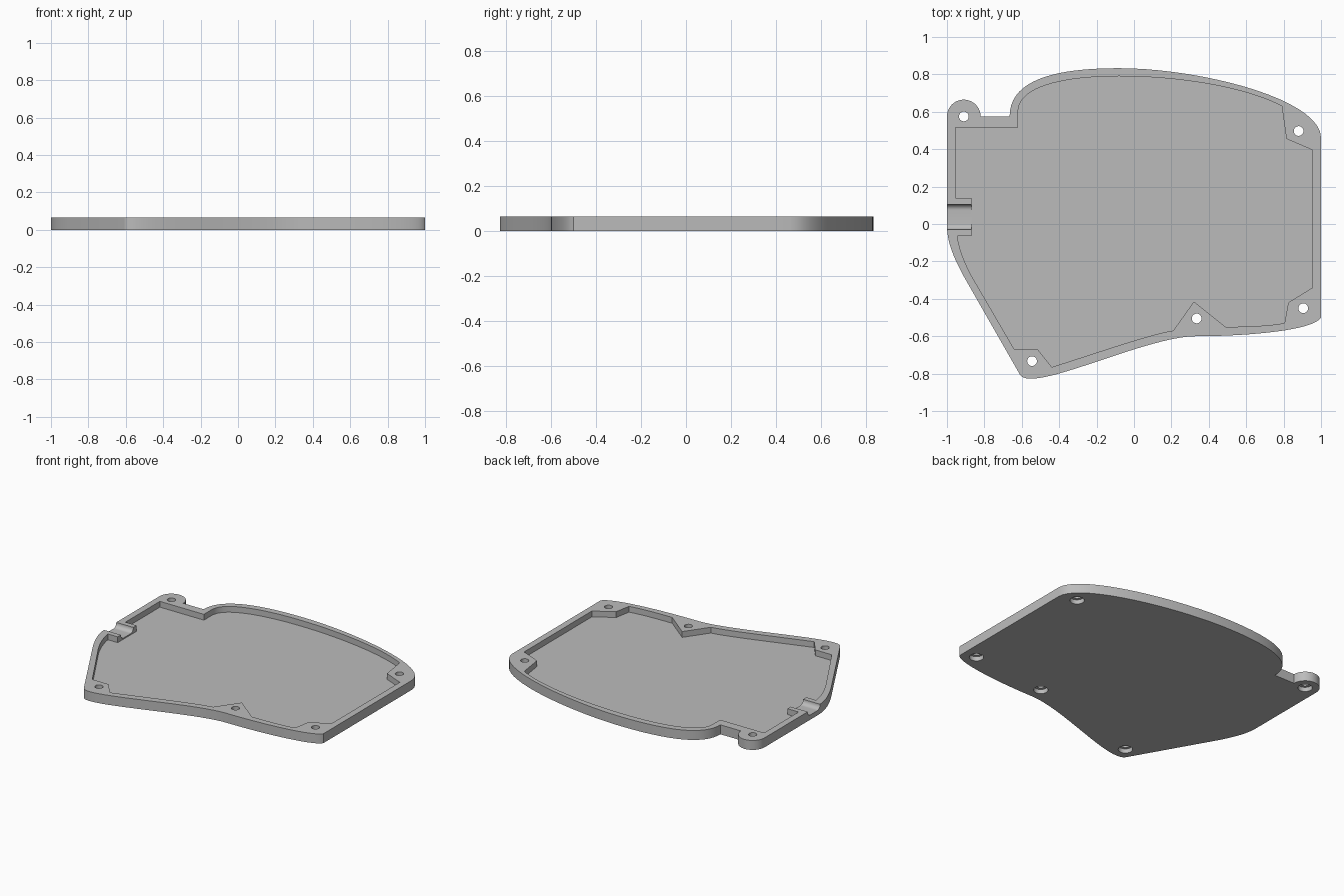
import bpy
import bmesh
import math
from mathutils import Vector
from mathutils.geometry import interpolate_bezier

cube = bpy.data.objects.get("Cube")
if cube:
    bpy.data.objects.remove(cube, do_unlink=True)

HEIGHT, FLOOR = 0.065, 0.025

grey = bpy.data.materials.new("plain grey")
grey.use_nodes = True
colour = (0.5, 0.5, 0.5, 1)
grey.diffuse_color = colour
for node in grey.node_tree.nodes:
    if node.type == 'BSDF_PRINCIPLED':
        node.inputs["Base Color"].default_value = colour


def path(*steps):
    """Closed outline: a pair is a straight step, three pairs are a curve."""
    pts = []
    for s in steps:
        if isinstance(s[0], tuple):
            a, b, c = [Vector((*p, 0)) for p in s]
            pts += interpolate_bezier(pts[-1], a, b, c, 20)[1:]
        else:
            pts.append(Vector((*s, 0)))
    return pts


def circle(x, y, r, n=32, start=0.0, end=2 * math.pi):
    step = (end - start) / n
    return [(x + r * math.cos(start + i * step), y + r * math.sin(start + i * step))
            for i in range(n)]


def prism(name, pts, offset):
    """Extrude a flat outline along an offset vector."""
    bm = bmesh.new()
    face = bm.faces.new([bm.verts.new(p) for p in pts])
    grown = bmesh.ops.extrude_face_region(bm, geom=[face])["geom"]
    bmesh.ops.translate(bm, vec=offset,
                        verts=[v for v in grown if isinstance(v, bmesh.types.BMVert)])
    bmesh.ops.recalc_face_normals(bm, faces=bm.faces)
    mesh = bpy.data.meshes.new(name)
    bm.to_mesh(mesh)
    bm.free()
    mesh.materials.append(grey)
    ob = bpy.data.objects.new(name, mesh)
    bpy.context.collection.objects.link(ob)
    return ob


def upright(name, pts, z0, z1):
    return prism(name, [(p[0], p[1], z0) for p in pts], (0, 0, z1 - z0))


# Outer body with the rounded screw tab at the back right corner
tab = circle(-0.91, 0.575, 0.09, 20, math.pi, 0)
outline = path(
    (-1, 0), *tab, (-0.82, 0.575), (-0.665, 0.575),
    ((-0.665, 0.78), (-0.4, 0.833), (-0.08, 0.833)),
    ((0.35, 0.833), (1, 0.67), (1, 0.46)),
    (1, -0.5),
    ((0.96, -0.57), (0.6, -0.6), (0.33, -0.6)),
    ((0.1, -0.6), (-0.38, -0.827), (-0.55, -0.827)),
    ((-0.58, -0.827), (-0.6, -0.82), (-0.61, -0.805)),
    (-0.91, -0.28),
    ((-0.97, -0.17), (-1, -0.09), (-1, -0.005)))
tray = upright("case_tray", outline, 0, HEIGHT)

# Recess, leaving the rim, the screw bosses and the port block
recess = path(
    (-0.955, 0.515), (-0.62, 0.515), (-0.62, 0.6),
    ((-0.62, 0.74), (-0.36, 0.79), (-0.08, 0.79)),
    ((0.25, 0.79), (0.6, 0.73), (0.79, 0.63)),
    (0.815, 0.455), (0.955, 0.395), (0.955, -0.34), (0.825, -0.42), (0.805, -0.53),
    ((0.72, -0.545), (0.6, -0.55), (0.49, -0.55)),
    (0.32, -0.415), (0.21, -0.57),
    ((0.08, -0.59), (-0.2, -0.69), (-0.44, -0.765)),
    (-0.515, -0.67), (-0.64, -0.67), (-0.87, -0.275),
    ((-0.91, -0.2), (-0.935, -0.13), (-0.945, -0.065)),
    (-0.87, -0.065), (-0.87, 0.14), (-0.955, 0.14))
cutters = [upright("recess_cutter", recess, FLOOR, HEIGHT + 0.1)]

# Rounded port channel through the side wall
r, low, y0, y1 = 0.03, 0.033, -0.03, 0.105
channel = ([(y0, 0.1)] + circle(y0 + r, low + r, r, 10, math.pi, 1.5 * math.pi)
           + [(y0 + r, low)] + circle(y1 - r, low + r, r, 10, 1.5 * math.pi, 2 * math.pi)
           + [(y1, low + r), (y1, 0.1)])
cutters.append(prism("port_cutter", [(-1.1, y, z) for y, z in channel], (0.25, 0, 0)))

# Screw holes, widened underneath for the heads
for x, y in ((-0.91, 0.575), (0.88, 0.497), (0.905, -0.45), (0.335, -0.505), (-0.545, -0.733)):
    cutters.append(upright("hole_cutter", circle(x, y, 0.026), -0.1, 0.2))
    cutters.append(upright("head_cutter", circle(x, y, 0.045), -0.1, 0.03))

for cutter in cutters:
    cutter.hide_render = True
    mod = tray.modifiers.new("cut", 'BOOLEAN')
    mod.operation = 'DIFFERENCE'
    mod.solver = 'EXACT'
    mod.object = cutter

# Bake the cuts and remove the helpers
deps = bpy.context.evaluated_depsgraph_get()
baked = bpy.data.meshes.new_from_object(tray.evaluated_get(deps))
tray.modifiers.clear()
tray.data = baked
for cutter in cutters:
    bpy.data.objects.remove(cutter, do_unlink=True)

bpy.ops.object.select_all(action='DESELECT')
tray.select_set(True)
bpy.context.view_layer.objects.active = tray
bpy.ops.object.shade_smooth_by_angle(angle=math.radians(30))
